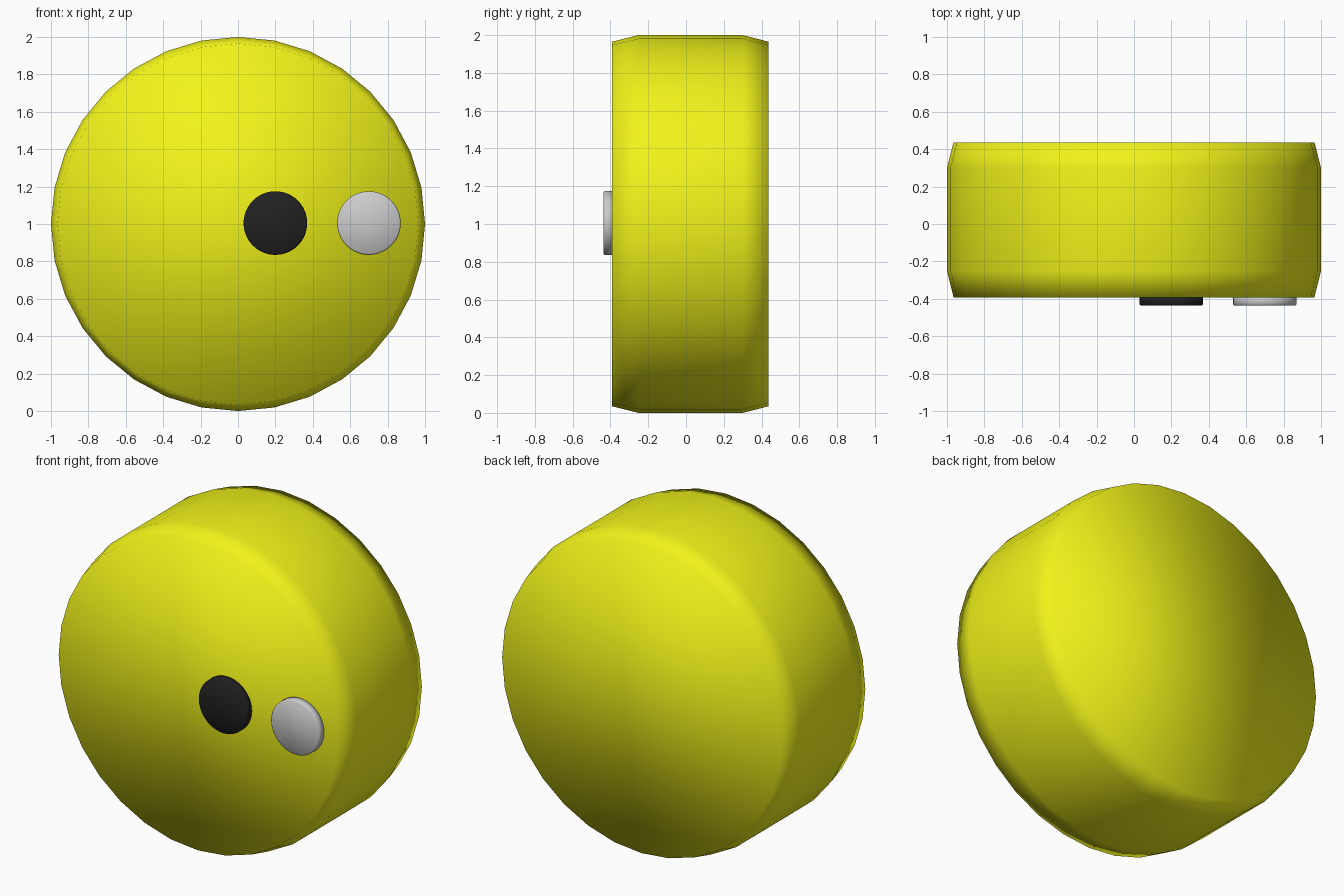
import bpy, bmesh, math

if "Cube" in bpy.data.objects:
    bpy.data.objects.remove(bpy.data.objects["Cube"])


def material(name, color):
    m = bpy.data.materials.new(name)
    m.diffuse_color = (*color, 1)
    m.use_nodes = True
    m.node_tree.nodes["Principled BSDF"].inputs["Base Color"].default_value = m.diffuse_color
    return m


def lathe(name, profile, sides, center, mat=None):
    """Turn (radius, y) profile points about a y-parallel axis and cap both ends."""
    bm = bmesh.new()
    rings = []
    for r, y in profile:
        ring = []
        for i in range(sides):
            a = 2 * math.pi * i / sides
            ring.append(bm.verts.new((r * math.cos(a), y, r * math.sin(a))))
        rings.append(ring)
    for a, b in zip(rings, rings[1:]):
        for i in range(sides):
            j = (i + 1) % sides
            bm.faces.new((a[i], a[j], b[j], b[i]))
    bm.faces.new(rings[0])
    bm.faces.new(rings[-1])
    bmesh.ops.recalc_face_normals(bm, faces=bm.faces)
    for f in bm.faces:
        f.smooth = True
    mesh = bpy.data.meshes.new(name)
    bm.to_mesh(mesh)
    bm.free()
    obj = bpy.data.objects.new(name, mesh)
    obj.location = (center[0], 0, center[1])
    if mat:
        mesh.materials.append(mat)
    bpy.context.collection.objects.link(obj)
    return obj


yellow = material("yellow", (0.88, 0.9, 0.01))
black = material("black", (0.015, 0.015, 0.015))

# Thick round body with chamfered rims
lathe("body", [(0.965, -0.392), (1, -0.25), (1, 0.30), (0.965, 0.437)],
      32, (0, 1), yellow)

# Two small discs on the front face
disc = [(0.162, -0.437), (0.17, -0.429), (0.17, -0.38)]
lathe("dark_disc", disc, 64, (0.2, 1.005), black)
lathe("grey_disc", disc, 64, (0.7, 1.005))
